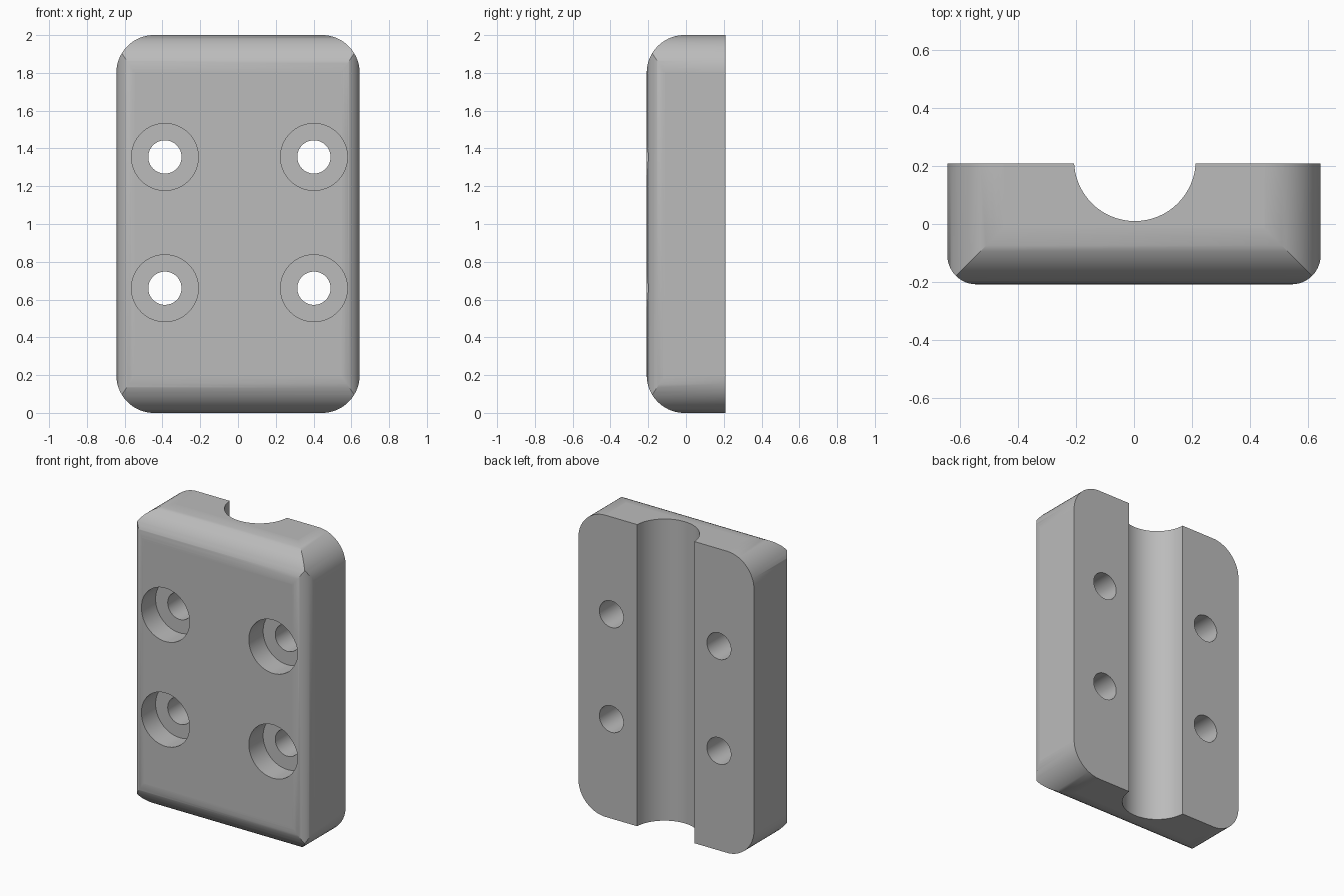
import bpy
import bmesh
from math import radians, sin, cos, pi
from mathutils import Matrix, Vector

cube = bpy.data.objects.get("Cube")
if cube:
    bpy.data.objects.remove(cube, do_unlink=True)

W, D, H = 0.644, 0.208, 1.0      # half sizes of the block
BIG_R, SIDE_R, STEPS = 0.2, 0.1, 14

grey = bpy.data.materials.new("plain grey")
grey.use_nodes = True
grey.diffuse_color = (0.5, 0.5, 0.5, 1)
grey.node_tree.nodes["Principled BSDF"].inputs["Base Color"].default_value = (0.5, 0.5, 0.5, 1)


def add_object(name, bm):
    mesh = bpy.data.meshes.new(name)
    bm.to_mesh(mesh)
    bm.free()
    mesh.materials.append(grey)
    obj = bpy.data.objects.new(name, mesh)
    bpy.context.collection.objects.link(obj)
    return obj


def round_edge(bm, u, v, radius):
    """Shave the block edge between outward directions u and v to a round."""
    u, v = Vector(u), Vector(v)
    half = Vector((W, D, H))
    corner = Vector([(a + b) * h for a, b, h in zip(u, v, half)])
    centre = corner - (u + v) * radius
    for i in range(STEPS):
        a = (i + 0.5) / STEPS * pi / 2
        normal = u * cos(a) + v * sin(a)
        cut = bmesh.ops.bisect_plane(
            bm, geom=bm.verts[:] + bm.edges[:] + bm.faces[:], dist=1e-6,
            plane_co=centre + normal * radius, plane_no=normal, clear_outer=True)
        edges = [e for e in cut["geom_cut"] if isinstance(e, bmesh.types.BMEdge)]
        bmesh.ops.contextual_create(bm, geom=edges)


def cylinder(name, radius, length, matrix):
    bm = bmesh.new()
    bmesh.ops.create_cone(bm, cap_ends=True, segments=64, radius1=radius,
                          radius2=radius, depth=length, matrix=matrix)
    obj = add_object(name, bm)
    obj.hide_render = True
    return obj


# Block with rounded outline and rounded front edges
bm = bmesh.new()
bmesh.ops.create_cube(bm, size=2, matrix=Matrix.Diagonal((W, D, H, 1)))
for sx in (-1, 1):
    for sz in (-1, 1):
        round_edge(bm, (sx, 0, 0), (0, 0, sz), BIG_R)
for s in (-1, 1):
    round_edge(bm, (0, -1, 0), (0, 0, s), BIG_R)
    round_edge(bm, (0, -1, 0), (s, 0, 0), SIDE_R)
bmesh.ops.translate(bm, verts=bm.verts, vec=(0, 0, H))
bmesh.ops.recalc_face_normals(bm, faces=bm.faces)
block = add_object("clamp_block", bm)

# Rod channel down the back, and counterbored screw holes
cutters = [cylinder("channel_cutter", 0.21, 3, Matrix.Translation((0.003, 0.22, H)))]
turn = Matrix.Rotation(radians(90), 4, "X")
for x in (-0.387, 0.402):
    for z in (0.66, 1.355):
        cutters.append(cylinder("hole_cutter", 0.088, 2,
                                Matrix.Translation((x, 0, z)) @ turn))
        cutters.append(cylinder("counterbore_cutter", 0.177, 0.3,
                                Matrix.Translation((x, -D, z)) @ turn))
for cutter in cutters:
    mod = block.modifiers.new("cut", "BOOLEAN")
    mod.operation = "DIFFERENCE"
    mod.solver = "EXACT"
    mod.object = cutter

# Apply the cuts and remove the cutters
graph = bpy.context.evaluated_depsgraph_get()
block.data = bpy.data.meshes.new_from_object(block.evaluated_get(graph))
block.modifiers.clear()
for cutter in cutters:
    bpy.data.objects.remove(cutter, do_unlink=True)

# Smooth rounds, truly flat planes
bpy.ops.object.select_all(action="DESELECT")
block.select_set(True)
bpy.context.view_layer.objects.active = block
bpy.ops.object.shade_smooth_by_angle(angle=radians(30))
for face in block.data.polygons:
    if max(abs(c) for c in face.normal) > 0.9999:
        face.use_smooth = False
